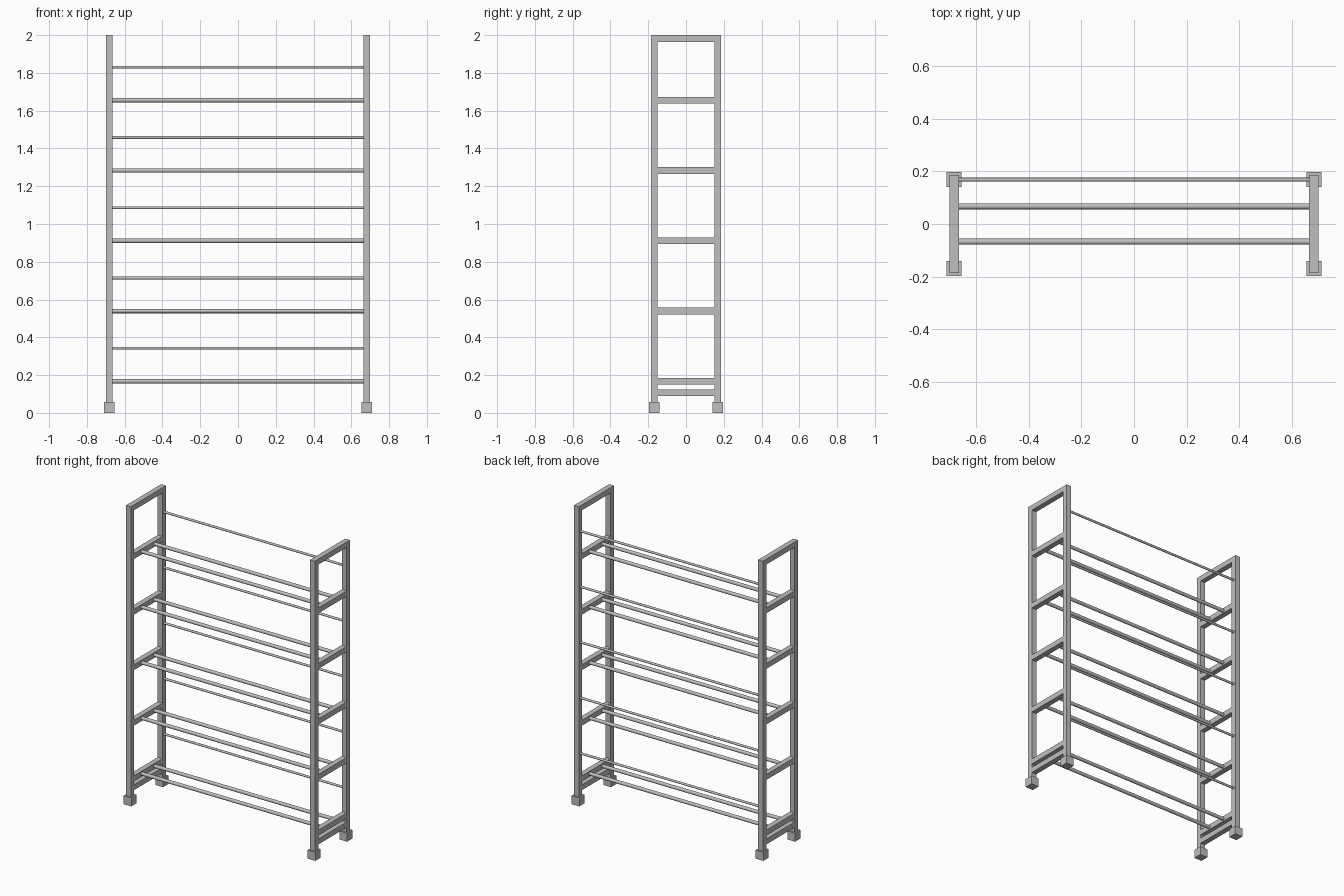
import bpy
import math

if "Cube" in bpy.data.objects:
    bpy.data.objects.remove(bpy.data.objects["Cube"], do_unlink=True)

steel = bpy.data.materials.new("grey steel")
steel.use_nodes = True
GREY = (0.52, 0.52, 0.52, 1)
steel.diffuse_color = GREY
steel.node_tree.nodes["Principled BSDF"].inputs["Base Color"].default_value = GREY

POST_X, POST_Y = 0.682, 0.168   # post centre lines
TUBE = 0.036                    # square tube width
FOOT = 0.057
INNER_X = POST_X - TUBE / 2
INNER_Y = POST_Y - TUBE / 2
LEVELS = [0.167 + 0.372 * i for i in range(5)]


def box(name, center, size):
    bpy.ops.mesh.primitive_cube_add(size=1, location=center)
    ob = bpy.context.object
    ob.name = name
    ob.scale = size
    bpy.ops.object.transform_apply(location=False, rotation=False, scale=True)
    ob.data.materials.append(steel)


def rod(name, y, z, radius):
    bpy.ops.mesh.primitive_cylinder_add(
        vertices=16, radius=radius, depth=2 * INNER_X,
        location=(0, y, z), rotation=(0, math.pi / 2, 0))
    ob = bpy.context.object
    ob.name = name
    ob.data.materials.append(steel)
    bpy.ops.object.shade_smooth_by_angle()


# Two ladder-like end frames
for side, sx in (("left", 1), ("right", -1)):
    x = sx * POST_X
    for end, sy in (("front", -1), ("back", 1)):
        y = sy * POST_Y
        box(f"{side}_{end}_foot", (x, y, FOOT / 2), (FOOT, FOOT, FOOT))
        box(f"{side}_{end}_post", (x, y, (FOOT + 2 - TUBE) / 2),
            (TUBE, TUBE, 2 - TUBE - FOOT))
    box(f"{side}_top_bar", (x, 0, 2 - TUBE / 2),
        (TUBE, 2 * POST_Y + TUBE, TUBE))
    for i, z in enumerate([0.107] + LEVELS):
        box(f"{side}_crossbar_{i}", (x, 0, z), (TUBE, 2 * INNER_Y, TUBE))

# Each shelf: two thick rods and a thinner raised back rail
for i, z in enumerate(LEVELS):
    rod(f"shelf_front_rod_{i}", -0.067, z, 0.0115)
    rod(f"shelf_back_rod_{i}", 0.067, z, 0.0115)
    rod(f"back_rail_{i}", POST_Y, z + 0.175, 0.0075)
